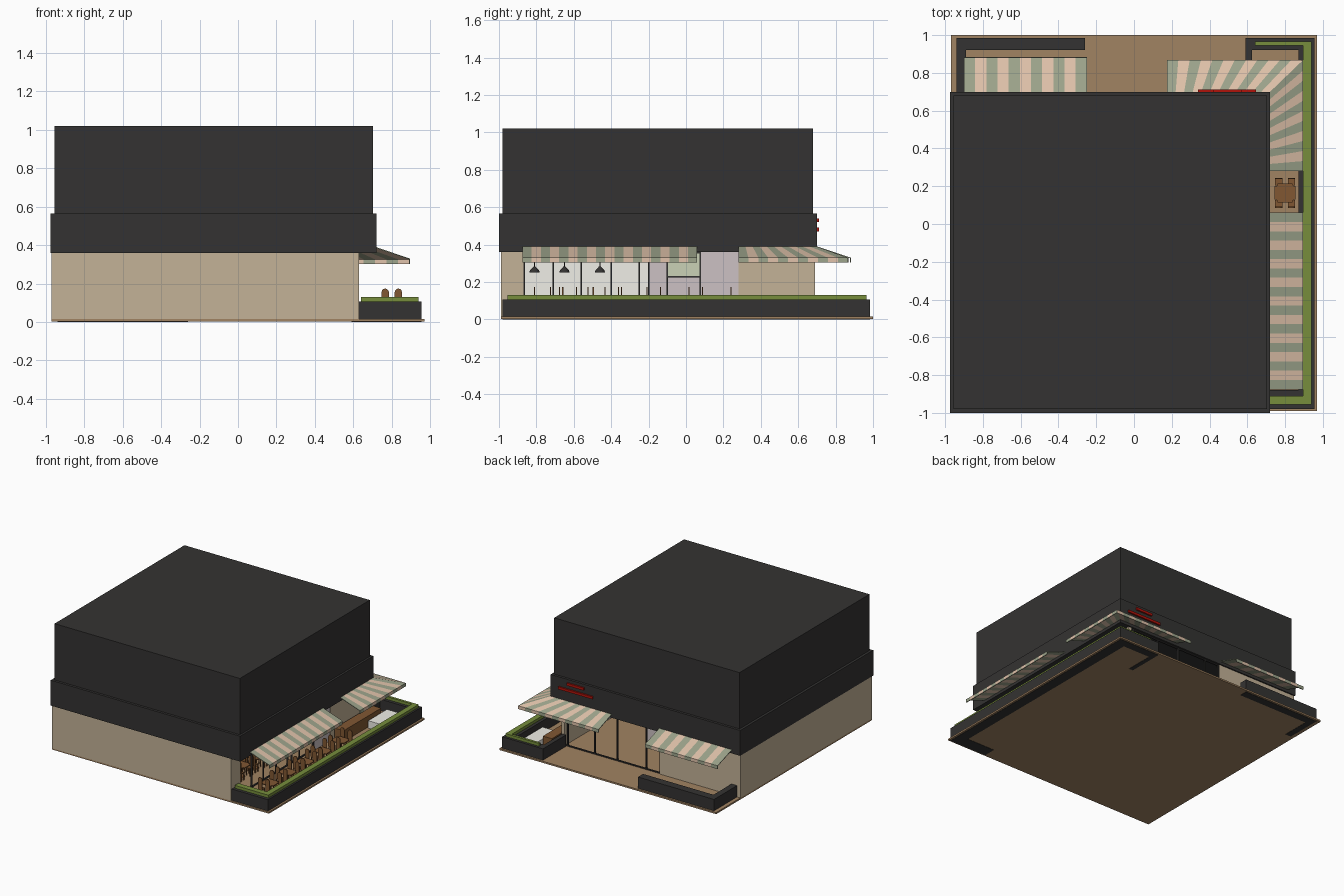
import bpy, bmesh, math
from mathutils import Vector, Matrix

if "Cube" in bpy.data.objects:
    bpy.data.objects.remove(bpy.data.objects["Cube"])


def mat(name, r, g, b):
    m = bpy.data.materials.new(name)
    m.diffuse_color = [(c / 255) ** 2.2 for c in (r, g, b)] + [1]
    m.use_nodes = True
    m.node_tree.nodes["Principled BSDF"].inputs["Base Color"].default_value = m.diffuse_color
    return m


DARK = mat("charcoal", 55, 54, 53)
BEIGE = mat("beige_wall", 194, 177, 150)
FLOOR = mat("tan_floor", 160, 130, 98)
GREEN = mat("hedge_green", 118, 140, 62)
SAGE = mat("awning_sage", 155, 162, 138)
CREAM = mat("awning_cream", 222, 192, 168)
WOOD = mat("wood", 128, 88, 54)
RED = mat("sign_red", 175, 25, 18)
LILAC = mat("pale_plaster", 203, 192, 194)
WHITE = mat("white_lining", 240, 238, 230)
PANE = mat("transom_pane", 200, 208, 180)


def finish(name, bm, *mats):
    me = bpy.data.meshes.new(name)
    bm.to_mesh(me)
    bm.free()
    for m in mats:
        me.materials.append(m)
    ob = bpy.data.objects.new(name, me)
    bpy.context.collection.objects.link(ob)
    return ob


def add_box(bm, x0, x1, y0, y1, z0, z1):
    m = Matrix.Translation(((x0 + x1) / 2, (y0 + y1) / 2, (z0 + z1) / 2))
    m = m @ Matrix.Diagonal((x1 - x0, y1 - y0, z1 - z0, 1))
    return bmesh.ops.create_cube(bm, size=1, matrix=m)["verts"]


def add_cone(bm, x, y, z0, z1, r0, r1, n=12):
    bmesh.ops.create_cone(bm, cap_ends=True, segments=n, radius1=r0, radius2=r1,
                          depth=z1 - z0, matrix=Matrix.Translation((x, y, (z0 + z1) / 2)))


def boxes(name, material, *dims):
    bm = bmesh.new()
    for d in dims:
        add_box(bm, *d)
    return finish(name, bm, material)


# Ground slab and building masses
boxes("ground_slab", FLOOR, (-.97, .97, -.99, 1.0, .002, .015))
boxes("fascia", DARK, (-.975, .72, -1.0, .70, .36, .565))
boxes("upper_storey", DARK, (-.955, .703, -.98, .68, .565, 1.02))

# Ground floor walls around the open shop
boxes("outer_walls", BEIGE,
      (-.97, .63, -.99, -.965, .012, .36),
      (-.97, -.945, -.965, .69, .012, .36),
      (-.945, -.25, .665, .69, .012, .36),
      (.605, .63, -.965, -.87, .012, .36),
      (.605, .63, .28, .69, .012, .36))
boxes("entrance_wall", LILAC, (.60, .628, .08, .28, .012, .36))
boxes("inner_partition", LILAC, (-.10, -.08, -.20, .28, .012, .36),
      (-.08, .15, .26, .28, .012, .36))
boxes("inner_lining", WHITE, (-.945, -.935, -.965, -.20, .015, .36),
      (-.10, -.09, -.965, -.20, .015, .36))

# Shopfront frames: right side and back
frames = []
for y in (-.865, -.71, -.56, -.40, -.25, -.20, -.10, .075):
    frames.append((.612, .624, y - .004, y + .004, .015, .36))
for x in (-.245, -.12, .14, .34, .58):
    frames.append((x - .005, x + .005, .672, .684, .015, .36))
frames += [(.612, .624, -.87, .08, .015, .023), (.612, .624, -.87, .08, .352, .36),
           (.612, .624, -.10, .075, .225, .232),
           (-.25, .605, .672, .684, .015, .023), (-.25, .605, .672, .684, .352, .36)]
boxes("shopfront_frames", DARK, *frames)
boxes("transom_pane", PANE, (.616, .62, -.10, .075, .232, .352))

# Planters and hedge on the terrace, bare planter at the other corner
boxes("terrace_planter", DARK,
      (.87, .955, -.98, .985, 0, .107), (.62, .87, -.98, -.88, 0, .107),
      (.59, .87, .92, .985, 0, .107), (.59, .625, .69, .92, 0, .107))
boxes("hedge", GREEN,
      (.895, .94, -.955, .965, .10, .13), (.64, .895, -.955, -.91, .10, .13),
      (.64, .895, .945, .965, .10, .13))
boxes("corner_planter", DARK,
      (-.94, -.26, .92, .985, 0, .107), (-.94, -.89, .69, .92, 0, .107))

# Blank sign bars
boxes("sign_bars", RED, (.42, .57, .699, .712, .52, .54), (.34, .645, .699, .712, .47, .49))


# Striped awnings: sloped sheet with a hanging valance
def awning(name, *segments):
    bm = bmesh.new()
    k = 0
    for a, b, c, d, n in segments:
        a, b = Vector((*a, .39)), Vector((*b, .39))
        c, d = Vector((*c, .328)), Vector((*d, .328))
        drop = Vector((0, 0, -.025))
        for i in range(n):
            i0, i1 = a.lerp(b, i / n), a.lerp(b, (i + 1) / n)
            o0, o1 = c.lerp(d, i / n), c.lerp(d, (i + 1) / n)
            for q in ((i0, i1, o1, o0), (o0, o1, o1 + drop, o0 + drop)):
                f = bm.faces.new([bm.verts.new(p) for p in q])
                f.material_index = k % 2
            k += 1
    bmesh.ops.remove_doubles(bm, verts=bm.verts, dist=1e-5)
    bmesh.ops.recalc_face_normals(bm, faces=bm.faces)
    ob = finish(name, bm, SAGE, CREAM)
    mod = ob.modifiers.new("thickness", "SOLIDIFY")
    mod.thickness = .006
    mod.offset = 0


awning("side_awning", ((.71, -.875), (.71, .06), (.892, -.875), (.892, .06), 19))
awning("corner_awning",
       ((.175, .69), (.71, .69), (.175, .865), (.892, .865), 12),
       ((.71, .69), (.71, .28), (.892, .865), (.892, .28), 11))
awning("back_awning", ((-.25, .69), (-.90, .69), (-.25, .88), (-.90, .88), 11))


# Chair with an arched back, repeated around each table
def add_chair(bm, x, y, side):
    w, top = .019, .155
    add_box(bm, x - w, x + w, y - .019, y + .019, .072, .08)
    for sx in (-1, 1):
        for sy in (-1, 1):
            lx, ly = x + sx * .016, y + sy * .016
            add_box(bm, lx - .003, lx + .003, ly - .003, ly + .003, .015, .072)
    yb = y + side * .019
    pts = [(x - w, .08), (x + w, .08)]
    pts += [(x + w * math.cos(t * math.pi / 6), top + w * math.sin(t * math.pi / 6))
            for t in range(7)]
    f = bm.faces.new([bm.verts.new((px, yb - .003, pz)) for px, pz in pts])
    ext = bmesh.ops.extrude_face_region(bm, geom=[f])["geom"]
    bmesh.ops.translate(bm, vec=(0, .006, 0),
                        verts=[v for v in ext if isinstance(v, bmesh.types.BMVert)])


bm = bmesh.new()
for sx in (-.034, .034):
    for side in (-1, 1):
        add_chair(bm, sx, side * .057, side)
top = add_box(bm, -.055, .055, -.05, .05, .106, .113)
edges = [e for e in bm.edges if e.verts[0] in top and e.verts[1] in top
         and abs(e.verts[0].co.z - e.verts[1].co.z) > .001]
bmesh.ops.bevel(bm, geom=edges, offset=.015, segments=3, affect='EDGES')
add_cone(bm, 0, 0, .015, .106, .006, .006, 8)
add_cone(bm, 0, 0, .015, .02, .028, .024, 12)
bmesh.ops.recalc_face_normals(bm, faces=bm.faces)
dining = finish("terrace_dining_set", bm, WOOD)
dining.location = (.80, .165, 0)
spots = [("terrace_dining_set", .80, .165 - .225 * i) for i in range(1, 5)]
spots += [("indoor_dining_set", x, y) for x in (.45, .18) for y in (-.80, -.60, -.42)]
for name, x, y in spots:
    ob = bpy.data.objects.new(name, dining.data)
    ob.location = (x, y, 0)
    bpy.context.collection.objects.link(ob)

# Terrace corner bench and cushion, indoor counter
boxes("corner_bench", WOOD, (.64, .72, .32, .80, .015, .105))
boxes("bench_cushion", WHITE, (.73, .85, .62, .86, .015, .075))
boxes("service_counter", WOOD, (.05, .12, -.15, .20, .015, .12))

# Pendant lamps
for y in (-.81, -.65, -.46):
    bm = bmesh.new()
    add_cone(bm, .40, y, .25, .262, .028, .024)
    add_cone(bm, .40, y, .262, .282, .024, .006)
    add_cone(bm, .40, y, .282, .36, .0025, .0025, 6)
    finish("pendant_lamp", bm, DARK)
